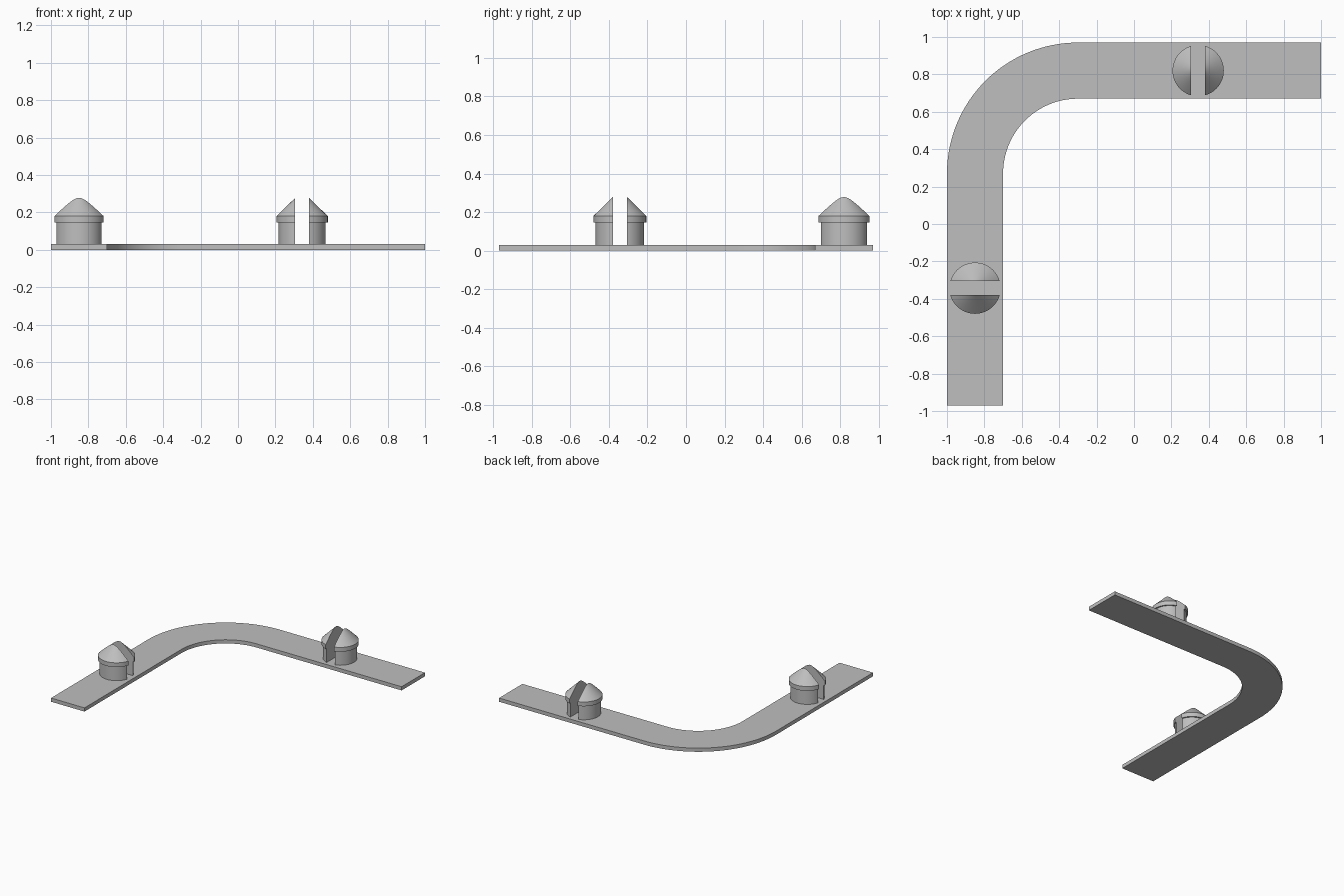
import bpy
import bmesh
from math import sin, cos, pi
from mathutils import Matrix, Vector

cube = bpy.data.objects.get("Cube")
if cube:
    bpy.data.objects.remove(cube)

grey = bpy.data.materials.new("plain grey")
grey.use_nodes = True
colour = (0.52, 0.52, 0.52, 1)
grey.diffuse_color = colour
grey.node_tree.nodes["Principled BSDF"].inputs["Base Color"].default_value = colour

THICK = 0.03


def finish(bm, name):
    """Turn a bmesh into a named object with smooth curves and sharp edges."""
    bmesh.ops.recalc_face_normals(bm, faces=bm.faces)
    mesh = bpy.data.meshes.new(name)
    bm.to_mesh(mesh)
    bm.free()
    mesh.materials.append(grey)
    obj = bpy.data.objects.new(name, mesh)
    bpy.context.collection.objects.link(obj)
    bpy.ops.object.select_all(action="DESELECT")
    obj.select_set(True)
    bpy.context.view_layer.objects.active = obj
    bpy.ops.object.shade_smooth_by_angle(angle=pi / 7)
    return obj


def bent_strip():
    """Flat strip with a quarter-circle bend, made as a row of quads and thickened."""
    bm = bmesh.new()
    cx, cy, inner, outer, steps = -0.3, 0.27, 0.4, 0.7, 32
    pairs = [((cx - inner, -0.97), (cx - outer, -0.97))]
    for i in range(steps + 1):
        a = pi - i * pi / 2 / steps
        pairs.append([(cx + r * cos(a), cy + r * sin(a)) for r in (inner, outer)])
    pairs.append(((1, cy + inner), (1, cy + outer)))
    rows = [[bm.verts.new((x, y, 0)) for x, y in pair] for pair in pairs]
    for (a, b), (c, d) in zip(rows, rows[1:]):
        bm.faces.new((a, b, d, c))
    top = bmesh.ops.extrude_face_region(bm, geom=bm.faces[:])["geom"]
    bmesh.ops.translate(bm, vec=(0, 0, THICK),
                        verts=[v for v in top if isinstance(v, bmesh.types.BMVert)])
    finish(bm, "bent_strip")


def clip_half(name, centre, angle):
    """One prong of a split push clip: lathed stem, lip and cone, cut flat at the slot."""
    profile = [(0, THICK), (0.126, THICK), (0.126, 0.145),
               (0.137, 0.145), (0.137, 0.18), (0, 0.314)]
    bm = bmesh.new()
    verts = [bm.verts.new((r, 0, z)) for r, z in profile]
    edges = [bm.edges.new(pair) for pair in zip(verts, verts[1:])]
    bmesh.ops.spin(bm, geom=verts + edges, cent=(0, 0, 0), axis=(0, 0, 1),
                   angle=2 * pi, steps=64)
    bmesh.ops.remove_doubles(bm, verts=bm.verts, dist=0.0001)
    cut = bmesh.ops.bisect_plane(bm, geom=bm.verts[:] + bm.edges[:] + bm.faces[:],
                                 plane_co=(0.037, 0, 0), plane_no=(1, 0, 0),
                                 clear_inner=True)["geom_cut"]
    bmesh.ops.holes_fill(bm, edges=[e for e in cut if isinstance(e, bmesh.types.BMEdge)],
                         sides=0)
    bmesh.ops.transform(bm, verts=bm.verts, matrix=Matrix.Translation(Vector(centre))
                        @ Matrix.Rotation(angle, 4, "Z"))
    finish(bm, name)


bent_strip()

# Two split clips, each slotted across the strip
clip_half("back_clip_left_prong", (0.343, 0.82, 0), 0)
clip_half("back_clip_right_prong", (0.343, 0.82, 0), pi)
clip_half("side_clip_back_prong", (-0.85, -0.343, 0), pi / 2)
clip_half("side_clip_front_prong", (-0.85, -0.343, 0), -pi / 2)
